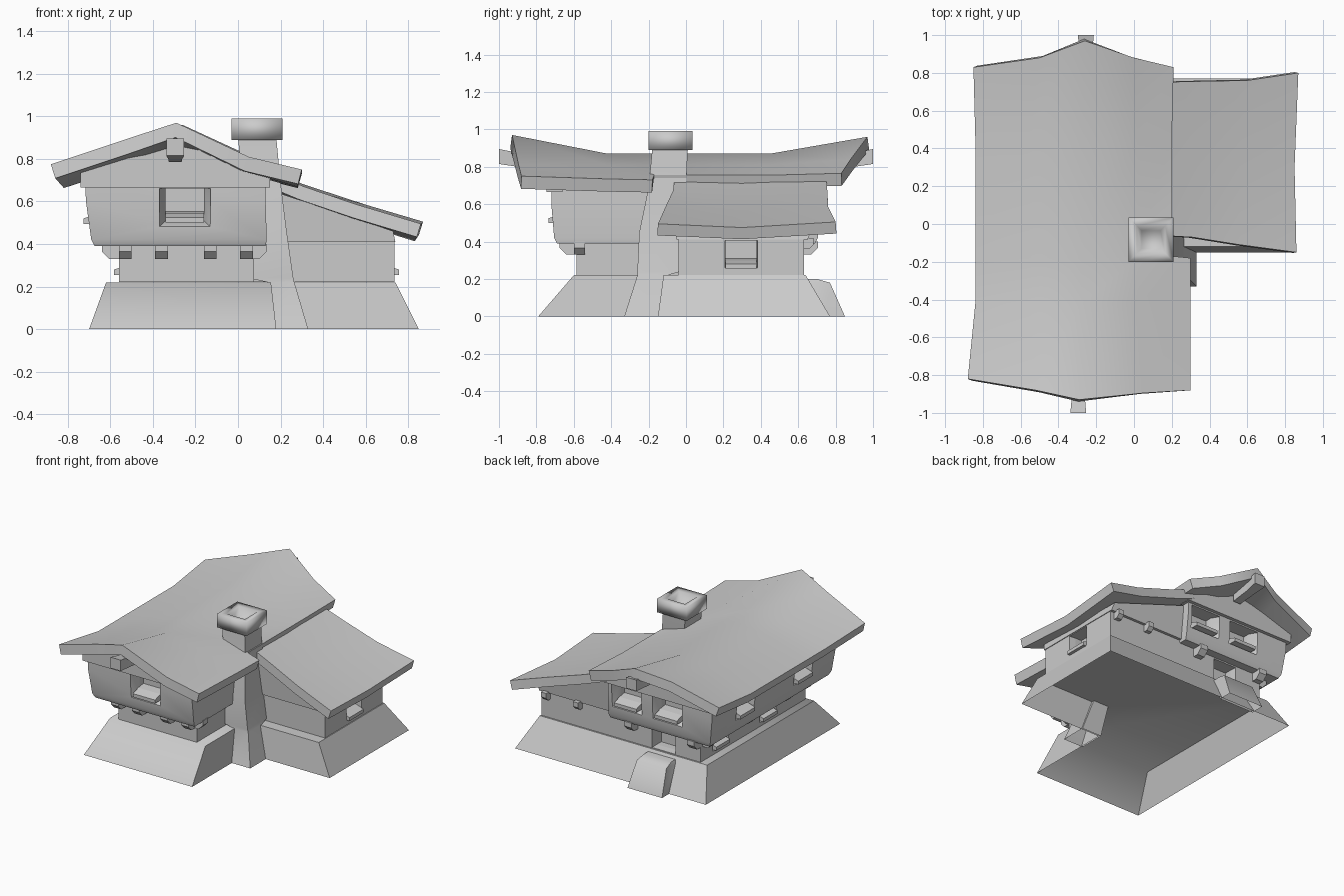
import bpy, math
from mathutils import Matrix, Vector

if "Cube" in bpy.data.objects:
    bpy.data.objects.remove(bpy.data.objects["Cube"], do_unlink=True)

grey = bpy.data.materials.new("plain grey")
grey.use_nodes = True
grey.diffuse_color = (0.6, 0.6, 0.6, 1)
grey.node_tree.nodes["Principled BSDF"].inputs["Base Color"].default_value = (0.6, 0.6, 0.6, 1)


def make(name, verts, faces):
    mesh = bpy.data.meshes.new(name)
    mesh.from_pydata(verts, [], faces)
    mesh.materials.append(grey)
    ob = bpy.data.objects.new(name, mesh)
    bpy.context.collection.objects.link(ob)
    return ob


def activate(ob):
    bpy.ops.object.select_all(action='DESELECT')
    ob.select_set(True)
    bpy.context.view_layer.objects.active = ob


def smooth(ob, angle):
    activate(ob)
    bpy.ops.object.shade_smooth_by_angle(angle=math.radians(angle))


def skin(name, rings, bottom=True):
    """Join equal rings of points, counter-clockwise from above."""
    n = len(rings[0])
    verts = [p for ring in rings for p in ring]
    faces = [(a + k, a + (k + 1) % n, a + n + (k + 1) % n, a + n + k)
             for a in range(0, len(verts) - n, n) for k in range(n)]
    if bottom:
        faces.append(tuple(reversed(range(n))))
    faces.append(tuple(range(len(verts) - n, len(verts))))
    return make(name, verts, faces)


def loft(name, rings, **caps):
    """Skin rectangles given as (x0, x1, y0, y1, z)."""
    return skin(name, [[(x0, y0, z), (x1, y0, z), (x1, y1, z), (x0, y1, z)]
                       for x0, x1, y0, y1, z in rings], **caps)


def ell(x0, x1, x2, y0, y1, y2, z):
    """L-shaped plan: a main block with a wing towards +x."""
    return [(x0, y0, z), (x1, y0, z), (x1, y1, z), (x2, y1, z), (x2, y2, z), (x0, y2, z)]


def apply_mod(ob, kind, **settings):
    mod = ob.modifiers.new(kind.lower(), kind)
    for key, value in settings.items():
        setattr(mod, key, value)
    activate(ob)
    bpy.ops.object.modifier_apply(modifier=mod.name)


def orient(ob, pos, facing):
    """Turn local +z to the outward facing direction, local y to up."""
    n = Vector(facing)
    up = Vector((0, 0, 1))
    rot = Matrix((up.cross(n), up, n)).transposed().to_4x4()
    ob.data.transform(Matrix.Translation(pos) @ rot)


FRONT, BACK, LEFT, RIGHT = (0, -1, 0), (0, 1, 0), (1, 0, 0), (-1, 0, 0)


def window(wall, pos, facing, w, h, flare=0.03, sill=True):
    """Flared recess cut into a wall, with a raised sill."""
    a, b = w / 2, h / 2
    cutter = loft("cutter", [(-a, a, -b, b, -0.1), (-a, a, -b, b, -0.05),
                             (-a - flare, a + flare, -b - flare, b, 0),
                             (-a - flare, a + flare, -b - flare, b, 0.06)])
    orient(cutter, pos, facing)
    apply_mod(wall, 'BOOLEAN', operation='DIFFERENCE', object=cutter, solver='EXACT')
    bpy.data.objects.remove(cutter, do_unlink=True)
    if sill:
        ledge = loft("window_sill", [(-a, a, -b - 0.01, -b + 0.045, -0.11),
                                     (-a, a, -b - 0.01, -b + 0.035, -0.04),
                                     (-a, a, -b - 0.01, -b + 0.015, 0.022)])
        orient(ledge, pos, facing)


def bracket(pos, facing, size=1.0):
    """Corbel that narrows towards its tip."""
    w, b, t = 0.03 * size, 0.035 * size, 0.035
    ob = loft("joist_end", [(-w, w, -b, t, -0.04), (-w, w, -b, t, 0.04 * size),
                            (-w, w, 0.0, t, 0.075 * size)])
    orient(ob, pos, facing)


# Sloped stone base, hollow underneath
base = skin("stone_base", [ell(-0.70, 0.18, 0.85, -0.79, -0.15, 0.77, 0),
                           ell(-0.62, 0.155, 0.74, -0.60, -0.12, 0.64, 0.22)], bottom=False)
smooth(base, 50)
ramp = loft("entry_ramp", [(-0.40, -0.12, 0.75, 0.85, 0), (-0.38, -0.14, 0.65, 0.77, 0.18),
                           (-0.37, -0.15, 0.63, 0.70, 0.20)], bottom=False)
smooth(ramp, 60)

# Ground floor
wall_plan = (-0.56, 0.075, 0.735, -0.585, -0.04, 0.63)
lower = skin("lower_walls", [ell(*wall_plan, 0.221), ell(*wall_plan, 0.42)])
for y in (0.40, -0.15):
    window(lower, (-0.56, y, 0.32), RIGHT, 0.16, 0.11, 0.015)
window(lower, (-0.26, 0.63, 0.305), BACK, 0.18, 0.15, 0.005, sill=False)
window(lower, (0.735, 0.295, 0.335), LEFT, 0.165, 0.14, 0.005)

# Overhanging upper floor
upper = loft("upper_walls", [(-0.675, 0.13, -0.69, 0.69, 0.39), (-0.69, 0.135, -0.705, 0.705, 0.42),
                             (-0.715, 0.13, -0.72, 0.72, 0.60), (-0.72, 0.13, -0.72, 0.72, 0.73)])
window(upper, (-0.25, -0.712, 0.585), FRONT, 0.18, 0.15)
for x in (-0.02, -0.35):
    window(upper, (x, 0.712, 0.585), BACK, 0.18, 0.14)
for y in (0.32, -0.35):
    window(upper, (-0.705, y, 0.575), RIGHT, 0.17, 0.14, 0.02)
smooth(upper, 35)

# Joist ends under the overhang
for x in (-0.53, -0.36, -0.13, 0.04):
    bracket((x, -0.60, 0.365), FRONT)
for x in (-0.53, -0.02):
    bracket((x, 0.63, 0.365), BACK)
for y in (-0.55, -0.32, 0.12, 0.58):
    bracket((-0.565, y, 0.365), RIGHT)
bracket((0.06, -0.57, 0.365), LEFT)
for x in (0.42, 0.68):
    bracket((x, 0.63, 0.385), BACK, 0.7)

# Wing wall under the lean-to roof
wing = [[(0.10, -0.05, 0.41), (0.74, -0.05, 0.41), (0.74, 0.65, 0.41), (0.10, 0.65, 0.41)],
        [(0.10, -0.06, 0.67), (0.73, -0.06, 0.46), (0.73, 0.67, 0.46), (0.10, 0.67, 0.67)]]
skin("wing_upper_walls", wing)

# Gable infills and ridge beam ends
profile = [(-0.74, 0.665), (0.15, 0.665), (0.15, 0.745), (-0.03, 0.815), (-0.28, 0.895), (-0.74, 0.76)]
for side, ridge_x, facing in ((-1, -0.295, FRONT), (1, -0.255, BACK)):
    gable = skin("gable_wall", [[(x, side * y, z) for x, z in profile] for y in (0.745, 0.66)])
    if side > 0:
        gable.data.flip_normals()
    beam = loft("ridge_beam_end", [(-0.03, 0.03, -0.075, 0.005, -0.24),
                                   (-0.033, 0.033, -0.06, 0.015, -0.10),
                                   (-0.042, 0.042, -0.045, 0.035, 0)])
    orient(beam, (ridge_x, side, 0.86), facing)


def roof(name, rows, thickness):
    """Sheet through rows of (x, y, z) points, thickened downwards."""
    m = len(rows[0])
    faces = [(i * m + j, i * m + j + 1, (i + 1) * m + j + 1, (i + 1) * m + j)
             for i in range(len(rows) - 1) for j in range(m - 1)]
    ob = make(name, [p for row in rows for p in row], faces)
    apply_mod(ob, 'SOLIDIFY', thickness=thickness, offset=-1)
    smooth(ob, 60)


def middle(y, right, zr):
    return [(-0.84, y, 0.73), (-0.56, y, 0.82), (-0.28, y, 0.87), (0.02, y, 0.81), (right, y, zr)]


# Sagging main roof with upswept gable ends
roof("main_roof", [
    [(-0.88, -0.82, 0.775), (-0.52, -0.88, 0.895), (-0.29, -0.93, 0.97), (0.05, -0.895, 0.81), (0.30, -0.88, 0.75)],
    middle(-0.42, 0.30, 0.735),
    middle(-0.18, 0.30, 0.73),
    middle(-0.17, 0.20, 0.755),
    middle(0.45, 0.20, 0.755),
    [(-0.85, 0.83, 0.775), (-0.50, 0.88, 0.89), (-0.26, 0.97, 0.96), (0.00, 0.88, 0.84), (0.21, 0.83, 0.765)],
], 0.07)

# Lean-to wing roof
roof("wing_roof", [
    [(0.13, -0.06, 0.745), (0.31, -0.07, 0.67), (0.56, -0.11, 0.585), (0.86, -0.15, 0.495)],
    [(0.13, 0.30, 0.735), (0.31, 0.30, 0.66), (0.56, 0.30, 0.565), (0.85, 0.30, 0.475)],
    [(0.13, 0.75, 0.745), (0.31, 0.755, 0.68), (0.60, 0.76, 0.585), (0.87, 0.80, 0.505)],
], 0.065)

# Chimney shaft and hollow cap
shaft = loft("chimney_shaft", [(0.17, 0.33, -0.33, -0.14, 0), (0.14, 0.265, -0.26, -0.10, 0.22),
                               (0.05, 0.26, -0.26, -0.03, 0.24),
                               (0.04, 0.23, -0.25, -0.03, 0.45), (0.02, 0.20, -0.20, 0.0, 0.69),
                               (0.0, 0.18, -0.18, 0.01, 0.90)], bottom=False)
smooth(shaft, 40)
cap = loft("chimney_cap", [(-0.03, 0.21, -0.20, 0.035, 0.89), (-0.03, 0.21, -0.20, 0.035, 0.99),
                           (0.015, 0.165, -0.155, -0.01, 0.985), (0.04, 0.14, -0.13, -0.035, 0.93)])
smooth(cap, 100)
